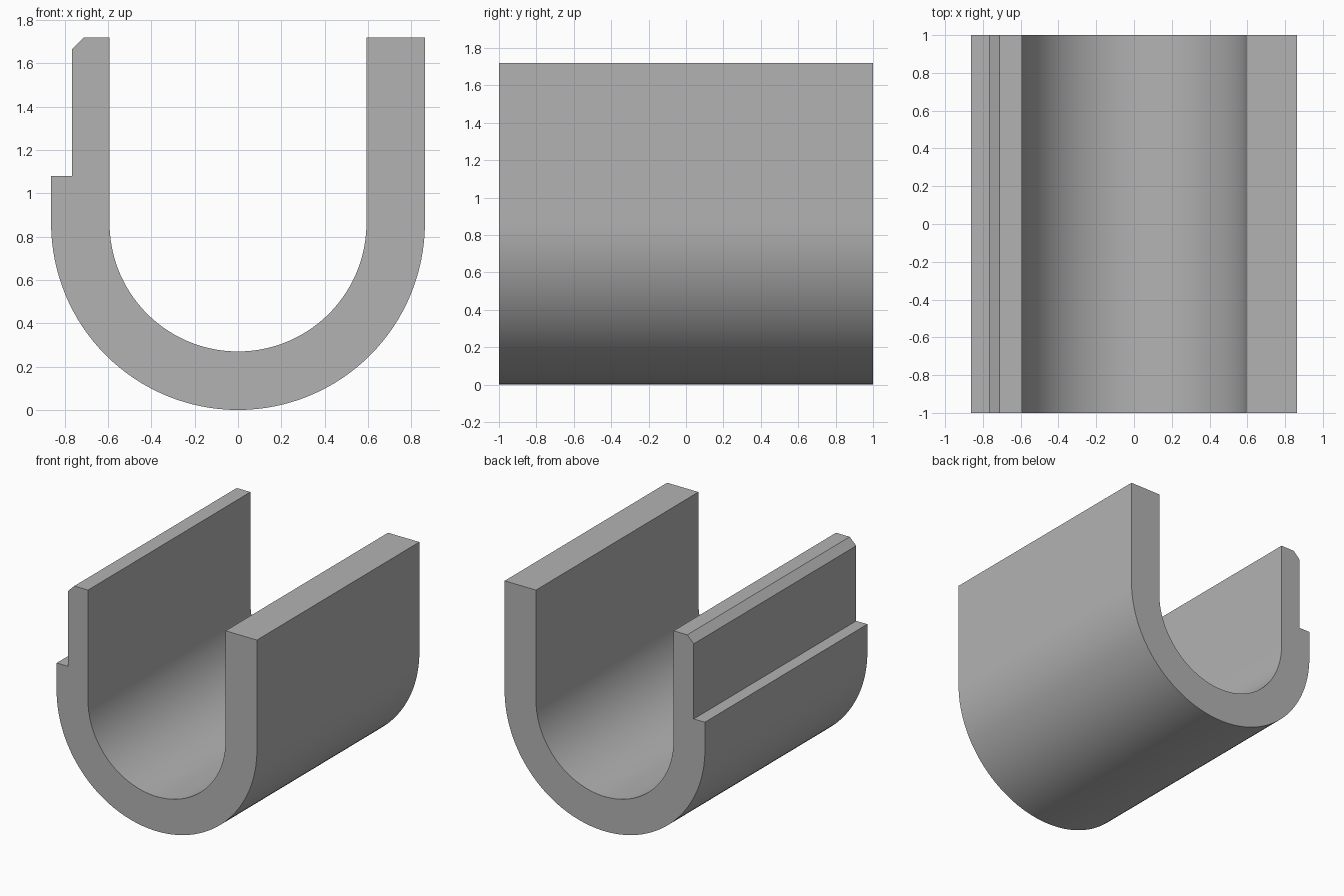
import bpy, bmesh, math

cube = bpy.data.objects.get("Cube")
if cube:
    bpy.data.objects.remove(cube, do_unlink=True)

OUTER, INNER, TOP = 0.863, 0.593, 1.72
HALF_LENGTH = 1.0
SEGMENTS = 64

grey = bpy.data.materials.new("plain grey")
grey.use_nodes = True
colour = (0.45, 0.45, 0.45, 1)
grey.diffuse_color = colour
grey.node_tree.nodes["Principled BSDF"].inputs["Base Color"].default_value = colour


def lower_arc(radius):
    """Half circle from the left (+x) round the bottom to the right (-x)."""
    angles = [math.pi * i / SEGMENTS for i in range(SEGMENTS + 1)]
    return [(radius * math.cos(a), OUTER - radius * math.sin(a)) for a in angles]


# U profile: plain left wall, rebated and chamfered right wall
profile = [(OUTER, TOP)] + lower_arc(OUTER)
profile += [(-OUTER, 1.08), (-0.767, 1.08), (-0.767, 1.665), (-0.711, TOP), (-INNER, TOP)]
profile += lower_arc(INNER)[::-1] + [(INNER, TOP)]

# Extrude the profile along y
bm = bmesh.new()
front = bm.faces.new([bm.verts.new((x, -HALF_LENGTH, z)) for x, z in profile])
result = bmesh.ops.extrude_face_region(bm, geom=[front], use_keep_orig=True)
back = [v for v in result["geom"] if isinstance(v, bmesh.types.BMVert)]
bmesh.ops.translate(bm, verts=back, vec=(0, 2 * HALF_LENGTH, 0))
bmesh.ops.recalc_face_normals(bm, faces=bm.faces)
mesh = bpy.data.meshes.new("u_channel")
bm.to_mesh(mesh)
bm.free()
mesh.materials.append(grey)

channel = bpy.data.objects.new("u_channel", mesh)
bpy.context.collection.objects.link(channel)
bpy.ops.object.select_all(action="DESELECT")
channel.select_set(True)
bpy.context.view_layer.objects.active = channel
bpy.ops.object.shade_smooth_by_angle(angle=math.radians(30))
